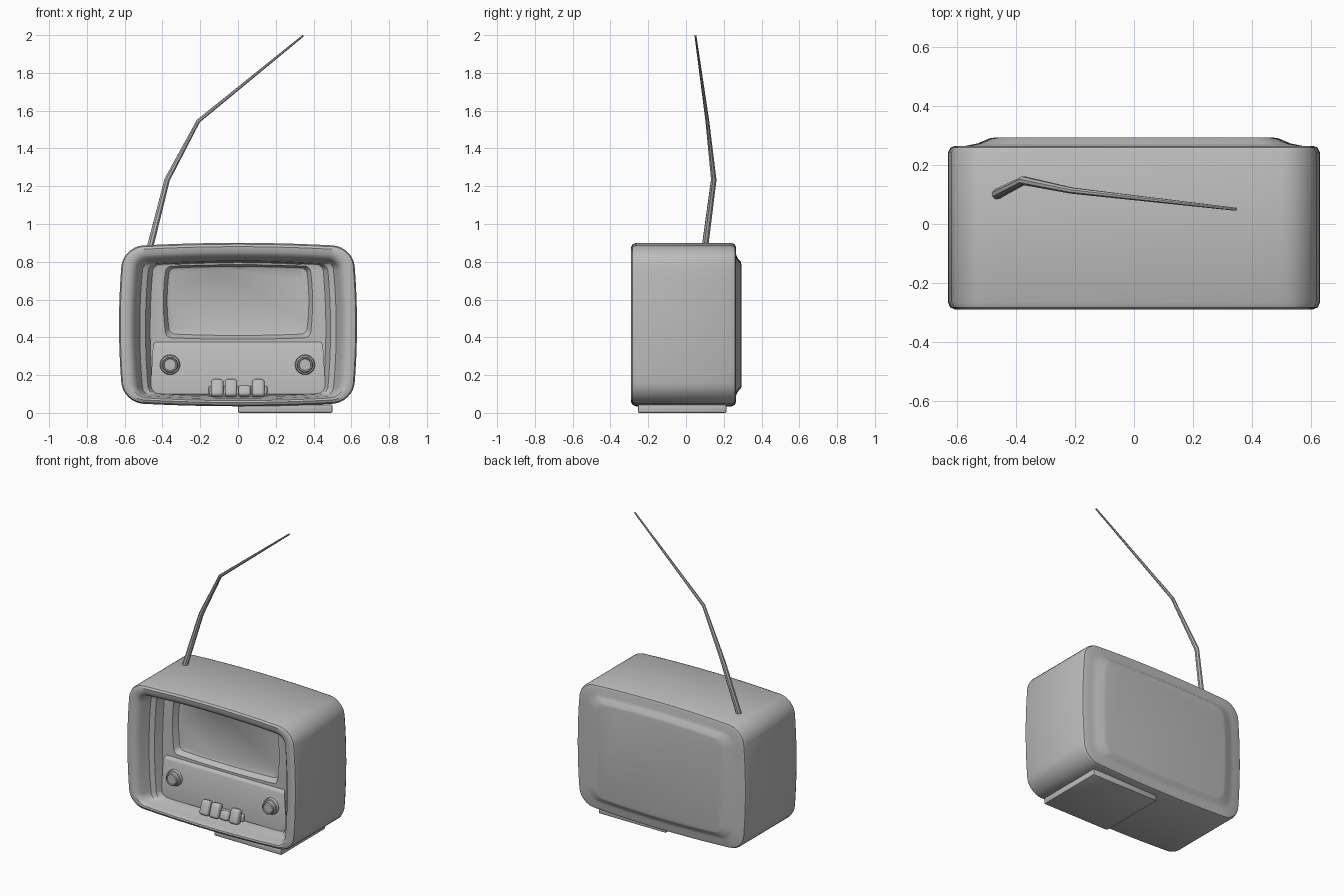
import bpy
import bmesh
from math import sin, cos, pi, radians
from mathutils import Matrix

if "Cube" in bpy.data.objects:
    bpy.data.objects.remove(bpy.data.objects["Cube"])

grey = bpy.data.materials.new("plain grey")
grey.use_nodes = True
grey.diffuse_color = (0.5, 0.5, 0.5, 1)
grey.node_tree.nodes["Principled BSDF"].inputs["Base Color"].default_value = (0.5, 0.5, 0.5, 1)


def finish(ob, angle=35):
    """Select, colour and smooth one part."""
    bpy.ops.object.select_all(action='DESELECT')
    ob.select_set(True)
    bpy.context.view_layer.objects.active = ob
    if ob.type == 'CURVE':
        bpy.ops.object.convert(target='MESH')
    ob.data.materials.clear()
    ob.data.materials.append(grey)
    bpy.ops.object.shade_smooth_by_angle(angle=radians(angle))
    return ob


def from_bmesh(name, bm, angle=35):
    bmesh.ops.recalc_face_normals(bm, faces=bm.faces)
    me = bpy.data.meshes.new(name)
    bm.to_mesh(me)
    bm.free()
    ob = bpy.data.objects.new(name, me)
    bpy.context.collection.objects.link(ob)
    return finish(ob, angle)


def loft(name, rings, angle=35):
    """Bridge equal-length rings of points and cap both ends."""
    bm = bmesh.new()
    loops = [[bm.verts.new(p) for p in ring] for ring in rings]
    for a, b in zip(loops, loops[1:]):
        for i in range(len(a)):
            j = (i + 1) % len(a)
            bm.faces.new((a[i], a[j], b[j], b[i]))
    bm.faces.new(loops[0])
    bm.faces.new(loops[-1])
    return from_bmesh(name, bm, angle)


def bulged_ring(half, low, high, radius, y, corner=8, side=10):
    """Rounded rectangle whose four sides bow outwards."""
    mid, tall = (low + high) / 2, (high - low) / 2
    pts = []
    for k, (sx, sz) in enumerate([(1, 1), (-1, 1), (-1, -1), (1, -1)]):
        cx, cz = sx * (half - radius), sz * (tall - radius)
        for i in range(corner + 1):
            a = (k + i / corner) * pi / 2
            pts.append((cx + radius * cos(a), cz + radius * sin(a)))
        nx, nz = [(-cx, cz), (cx, -cz), (-cx, cz), (cx, -cz)][k]
        a = (k + 1) * pi / 2
        ex, ez = nx + radius * cos(a), nz + radius * sin(a)
        px, pz = pts[-1]
        for i in range(1, side):
            t = i / side
            pts.append((px + (ex - px) * t, pz + (ez - pz) * t))
    return [(x * (1 - 0.035 * (z / tall) ** 2), y,
             mid + z * (1 - 0.045 * (x / half) ** 2)) for x, z in pts]


# Cabinet: raised back, shell, rounded rim, sloping recess and inset screen
sections = [
    (0.47, 0.14, 0.785, 0.05, 0.293),
    (0.49, 0.13, 0.80, 0.06, 0.290),
    (0.53, 0.11, 0.82, 0.07, 0.273),
    (0.57, 0.09, 0.84, 0.08, 0.265),
    (0.605, 0.06, 0.875, 0.09, 0.265),
    (0.622, 0.043, 0.892, 0.10, 0.259),
    (0.63, 0.035, 0.90, 0.11, 0.242),
    (0.63, 0.035, 0.90, 0.11, -0.265),
    (0.623, 0.042, 0.893, 0.10, -0.282),
    (0.605, 0.055, 0.88, 0.09, -0.29),
    (0.575, 0.065, 0.853, 0.07, -0.287),
    (0.555, 0.07, 0.832, 0.06, -0.272),
    (0.545, 0.075, 0.822, 0.05, -0.25),
    (0.52, 0.08, 0.812, 0.04, -0.20),
    (0.49, 0.085, 0.805, 0.04, -0.185),
    (0.465, 0.09, 0.80, 0.035, -0.135),
    (0.44, 0.10, 0.795, 0.03, -0.13),
    (0.395, 0.39, 0.785, 0.03, -0.13),
    (0.375, 0.41, 0.775, 0.03, -0.095),
    (0.355, 0.43, 0.765, 0.03, -0.088),
]
loft("cabinet", [bulged_ring(*s) for s in sections])

# Control panel with a sloping top ledge
panel_profile = [(0.45, -0.10, 0.09), (0.465, -0.15, 0.10), (0.45, -0.15, 0.355),
                 (0.445, -0.143, 0.365), (0.42, -0.10, 0.40)]
loft("control_panel", [[(s * w, y, z) for w, y, z in panel_profile] for s in (-1, 1)])


def knob_ring(cx, r, y):
    return [(cx + r * cos(i * pi / 16), y, 0.255 + r * sin(i * pi / 16)) for i in range(32)]


# Two tuning knobs with a flange and a dished cap
for label, cx in (("right", -0.36), ("left", 0.355)):
    steps = [(0.053, -0.14), (0.053, -0.160), (0.049, -0.166), (0.042, -0.168),
             (0.042, -0.192), (0.038, -0.197), (0.033, -0.197), (0.030, -0.192)]
    loft(label + "_knob", [knob_ring(cx, r, y) for r, y in steps])


def block(name, centre, size, bevel, tilt=0, segments=3):
    bm = bmesh.new()
    bmesh.ops.create_cube(bm, size=1)
    bmesh.ops.scale(bm, vec=size, verts=bm.verts)
    bmesh.ops.bevel(bm, geom=bm.edges[:], offset=bevel, segments=segments,
                    profile=0.5, affect='EDGES')
    bmesh.ops.transform(bm, matrix=Matrix.Translation(centre) @ Matrix.Rotation(radians(tilt), 4, 'X'),
                        verts=bm.verts)
    return from_bmesh(name, bm)


# Row of piano keys, the third one pressed down
for i, x in enumerate((-0.11, -0.037, 0.035, 0.108)):
    pressed = i == 2
    block("key_%d" % (i + 1), (x, -0.18, 0.115 if pressed else 0.13),
          (0.066, 0.05, 0.06 if pressed else 0.095), 0.016, -20)
block("key_mount", (0, -0.155, 0.12), (0.31, 0.03, 0.045), 0.008)

# Single foot plate under one side
block("foot_plate", (0.25, -0.02, 0.022), (0.5, 0.47, 0.044), 0.008, segments=2)

# Bent, tapering aerial
curve = bpy.data.curves.new("aerial", 'CURVE')
curve.dimensions = '3D'
curve.bevel_depth = 0.018
curve.bevel_resolution = 2
curve.use_fill_caps = True
path = [(-0.47, 0.098, 0.86, 1), (-0.375, 0.147, 1.235, 0.85),
        (-0.21, 0.113, 1.545, 0.6), (0.345, 0.05, 1.997, 0.3)]
spline = curve.splines.new('POLY')
spline.points.add(len(path) - 1)
for point, (x, y, z, r) in zip(spline.points, path):
    point.co = (x, y, z, 1)
    point.radius = r
aerial = bpy.data.objects.new("aerial", curve)
bpy.context.collection.objects.link(aerial)
finish(aerial)
